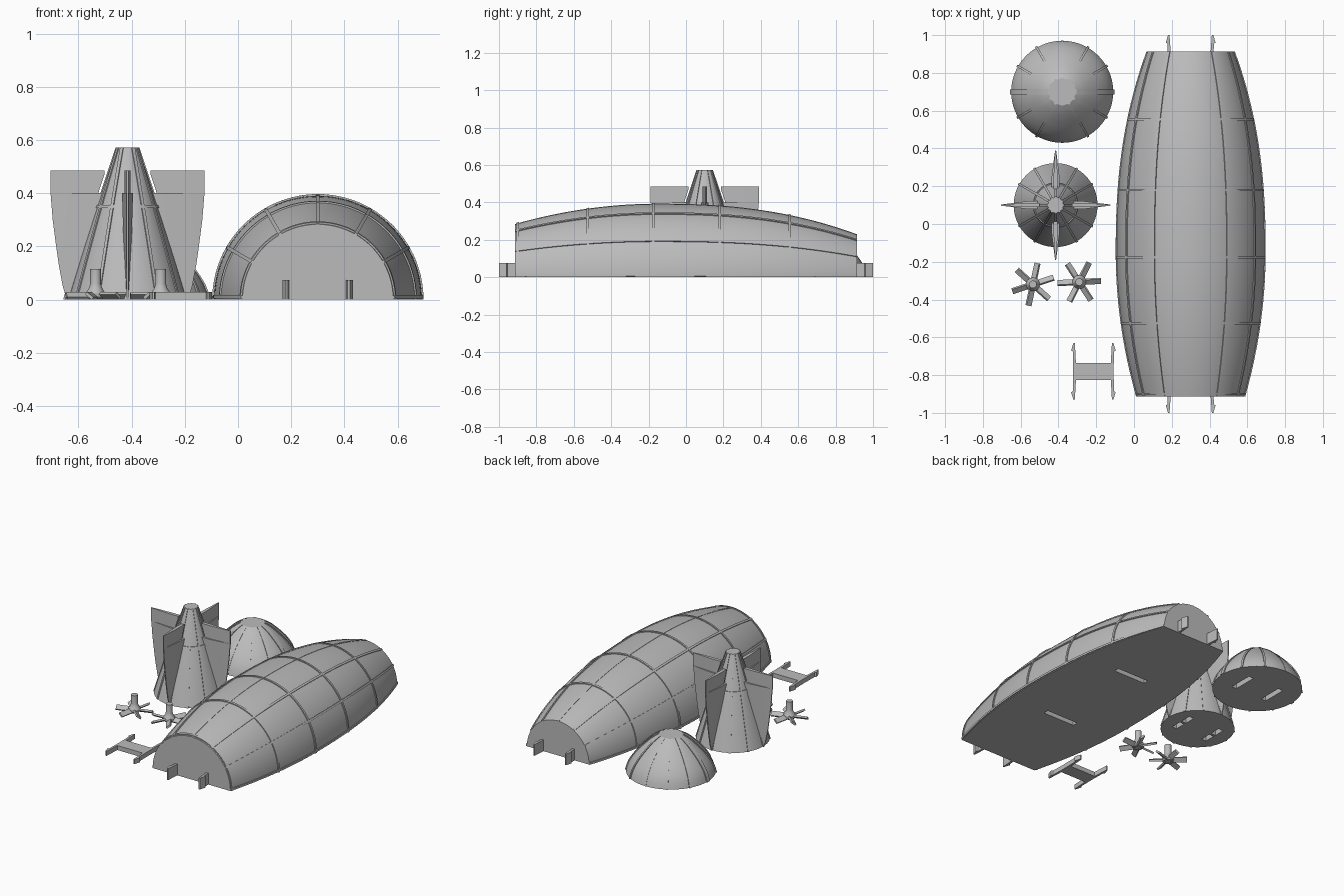
import bpy, bmesh
from math import sin, cos, pi, radians

cube = bpy.data.objects.get("Cube")
if cube:
    bpy.data.objects.remove(cube, do_unlink=True)

GREY = bpy.data.materials.new("plain_grey")
GREY.use_nodes = True
colour = (0.5, 0.5, 0.5, 1)
GREY.diffuse_color = colour
GREY.node_tree.nodes["Principled BSDF"].inputs["Base Color"].default_value = colour


def loft(name, solids, smooth=True):
    """Each solid is a list of closed rings, skinned and capped at both ends."""
    bm = bmesh.new()
    for rings in solids:
        rows = [[bm.verts.new(p) for p in ring] for ring in rings]
        n = len(rows[0])
        for a, b in zip(rows, rows[1:]):
            for i in range(n):
                j = (i + 1) % n
                bm.faces.new((a[i], a[j], b[j], b[i]))
        bm.faces.new(rows[0])
        bm.faces.new(rows[-1])
    bmesh.ops.recalc_face_normals(bm, faces=bm.faces)
    mesh = bpy.data.meshes.new(name)
    bm.to_mesh(mesh)
    bm.free()
    mesh.materials.append(GREY)
    ob = bpy.data.objects.new(name, mesh)
    bpy.context.collection.objects.link(ob)
    if smooth:
        bpy.ops.object.select_all(action='DESELECT')
        ob.select_set(True)
        bpy.context.view_layer.objects.active = ob
        bpy.ops.object.shade_smooth_by_angle(angle=radians(30))
    return ob


def box(x, y, z, sx, sy, sz):
    """Rings of a box centred at x, y with its underside at z."""
    return [[(x + u * sx / 2, y + v * sy / 2, h)
             for u, v in ((-1, -1), (1, -1), (1, 1), (-1, 1))] for h in (z, z + sz)]


def cut_slots(ob, boxes):
    cutter = loft("slot_cutter", boxes, False)
    cutter.hide_render = True
    mod = ob.modifiers.new("slots", 'BOOLEAN')
    mod.operation, mod.solver, mod.object = 'DIFFERENCE', 'EXACT', cutter
    bpy.context.view_layer.objects.active = ob
    bpy.ops.object.modifier_apply(modifier=mod.name)
    bpy.data.objects.remove(cutter, do_unlink=True)


def revolve(frame, profile, angles):
    return [[frame(r, a, t) for a in angles] for r, t in profile]


def long_rib(frame, profile, a, width, h, depth=0.012):
    """Strip that follows the profile at one angle."""
    rings = []
    for r, t in profile:
        d = width / 2 / r
        rings.append([frame(r - depth, a - d, t), frame(r + h, a - d, t),
                      frame(r + h, a + d, t), frame(r - depth, a + d, t)])
    return rings


def hoop(frame, radius, t, width, h, angles):
    """Band that runs round the body at one station."""
    lo, hi = t - width / 2, t + width / 2
    return [[frame(radius(lo) - 0.012, a, lo), frame(radius(lo) + h, a, lo),
             frame(radius(hi) + h, a, hi), frame(radius(hi) - 0.012, a, hi)] for a in angles]


def upright(cx, cy):
    return lambda r, a, t: (cx + r * cos(a), cy + r * sin(a), t)


TURN = [2 * pi * i / 96 for i in range(96)]
HALF = [pi * i / 64 for i in range(65)]

# Half hull, lying on its flat side
HULL_X, END = 0.30, 0.913


def hull_radius(y):
    d = y + 0.15
    return 0.391 - (0.108 * (-d / 0.763) ** 2 if d < 0 else 0.163 * (d / 1.063) ** 2.4)


def hull_frame(r, a, t):
    return (HULL_X + r * cos(a), t, r * sin(a))


stations = [END * (i / 20 - 1) for i in range(41)]
hull_profile = [(hull_radius(y), y) for y in stations]
hull = loft("hull_half", [revolve(hull_frame, hull_profile, HALF)])
cut_slots(hull, [box(HULL_X, y, -0.02, 0.23, 0.035, 0.11) for y in (-0.33, 0.33)])

ribs = []
for i in range(7):
    a = min(max(pi * i / 6, 0.03), pi - 0.03)
    ribs.append(long_rib(hull_frame, hull_profile, a, 0.013, 0.002 if i == 3 else 0.006))
loft("hull_long_ribs", ribs)
loft("hull_hoops", [hoop(hull_frame, hull_radius, y, 0.013, 0.006, HALF)
                    for y in (-0.9, -0.525, -0.175, 0.18, 0.555)])


# Snap legs, with a barb on the outer side
def snap_leg(cx, cy, side, way, reach, start, z):
    outline = [(0.09, start), (0.098, 0.15), (0.106, 0.15), (0.118, 0.11),
               (0.109, 0.105), (0.107, start)]
    return [[(cx + side * (u + reach), cy + way * v, h) for u, v in outline] for h in (0, z)]


PAIRS = [(s, w) for s in (-1, 1) for w in (-1, 1)]
loft("hull_snap_tabs", [snap_leg(HULL_X, w * 0.85, s, w, 0.014, 0.04, 0.075)
                        for s, w in PAIRS], False)
loft("joining_clip", [box(-0.215, -0.78, 0, 0.2, 0.09, 0.03)] +
     [snap_leg(-0.215, -0.78, s, w, 0, 0, 0.03) for s, w in PAIRS], False)

# Nose cap: rounded dome with a flat tip
NX, NY = -0.38, 0.70
nose_frame = upright(NX, NY)
nose_profile = [(0.27, 0), (0.262, 0.03), (0.25, 0.06), (0.232, 0.09), (0.21, 0.12),
                (0.184, 0.15), (0.154, 0.18), (0.122, 0.21), (0.095, 0.23), (0.07, 0.245)]
nose = loft("nose_cap", [revolve(nose_frame, nose_profile, TURN)])
cut_slots(nose, [box(NX + s * 0.115, NY, -0.02, 0.035, 0.16, 0.11) for s in (-1, 1)])
loft("nose_ribs", [long_rib(nose_frame, nose_profile, pi * i / 6,
                            0.026 if i % 6 == 0 else 0.012, 0.002 if i % 6 == 3 else 0.007)
                   for i in range(12)])

# Tail cone
TX, TY, TOP = -0.415, 0.10, 0.572
tail_frame = upright(TX, TY)


def tail_radius(z):
    u = z / TOP
    return 0.222 - 0.182 * u + 0.012 * u * (1 - u)


tail_profile = [(tail_radius(TOP * i / 12), TOP * i / 12) for i in range(13)]
tail = loft("tail_cone", [revolve(tail_frame, tail_profile, TURN)])
cut_slots(tail, [box(TX + s * 0.115, TY, -0.02, 0.035, 0.16, 0.11) for s in (-1, 1)])
loft("tail_ribs", [long_rib(tail_frame, tail_profile, pi * i / 6, 0.012, 0.005)
                   for i in range(12)])
loft("tail_hoop", [hoop(tail_frame, tail_radius, 0.35, 0.012, 0.005, TURN + [2 * pi])])


# Tail fins: tapered blades with a thinner rudder plate above
def fin_section(a, inner, mid, outer, half, edge, z):
    pts = [(inner, -half), (mid, -half), (outer, -edge), (outer, edge), (mid, half), (inner, half)]
    return [(TX + r * cos(a) - w * sin(a), TY + r * sin(a) + w * cos(a), z) for r, w in pts]


fin_edge = [(0.0, 0.228), (0.05, 0.243), (0.13, 0.258), (0.2, 0.268), (0.3, 0.281), (0.4, 0.289)]
fins, rudders = [], []
for k in range(4):
    a = k * pi / 2
    fins.append([fin_section(a, 0.03, 0.15, ro, 0.008 + 0.032 * z, 0.003, z)
                 for z, ro in fin_edge])
    rudders.append([fin_section(a, ri, 0.15, 0.29, 0.011, 0.003, z)
                    for z, ri in ((0.395, 0.11), (0.41, 0.107), (0.472, 0.086), (0.486, 0.086))])
loft("tail_fins", fins)
loft("tail_rudders", rudders)


# Propellers: hub with shaft and six pitched blades
def propeller(name, x, y, turn, pitch):
    frame = upright(x, y)
    hub = [(0.03, 0.002), (0.036, 0.01), (0.036, 0.026), (0.024, 0.045), (0.02, 0.06), (0.02, 0.115)]
    solids = [revolve(frame, hub, TURN[::3])]
    c, s = cos(pitch), sin(pitch)
    for k in range(6):
        a = turn + k * pi / 3
        blade = []
        for r in (0.015, 0.115):
            ring = []
            for u, v in ((-1, -1), (1, -1), (1, 1), (-1, 1)):
                w, t = u * 0.016, v * 0.006
                side, z = w * c - t * s, 0.015 + w * s + t * c
                ring.append((x + r * cos(a) - side * sin(a), y + r * sin(a) + side * cos(a), z))
            blade.append(ring)
        solids.append(blade)
    loft(name, solids)


propeller("left_propeller", -0.29, -0.307, radians(3), radians(38))
propeller("right_propeller", -0.535, -0.32, radians(18), radians(-38))
